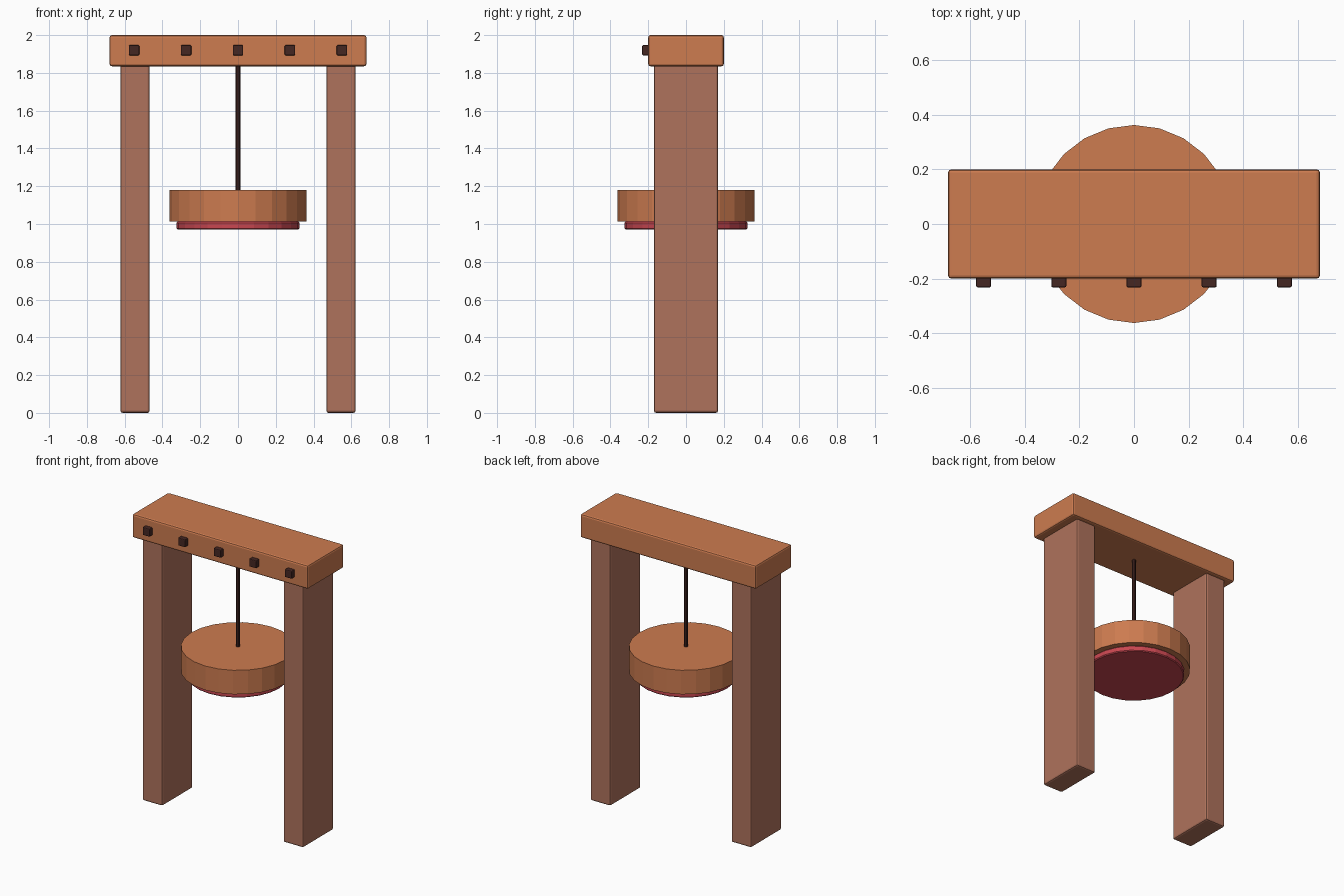
import bpy, bmesh
from mathutils import Matrix

if "Cube" in bpy.data.objects:
    bpy.data.objects.remove(bpy.data.objects["Cube"])


def material(name, rgb):
    m = bpy.data.materials.new(name)
    m.diffuse_color = (*rgb, 1)
    m.use_nodes = True
    m.node_tree.nodes["Principled BSDF"].inputs["Base Color"].default_value = m.diffuse_color
    return m


WOOD = material("warm_wood", (0.61, 0.20, 0.08))
POST = material("post_wood", (0.43, 0.17, 0.107))
DARK = material("dark_metal", (0.06, 0.02, 0.016))
RED = material("red_pad", (0.58, 0.062, 0.08))


def finish(name, bm, loc, mat, bevel, segments=2):
    mesh = bpy.data.meshes.new(name)
    bm.to_mesh(mesh)
    bm.free()
    mesh.materials.append(mat)
    ob = bpy.data.objects.new(name, mesh)
    ob.location = loc
    bpy.context.collection.objects.link(ob)
    if bevel:
        mod = ob.modifiers.new("Bevel", 'BEVEL')
        mod.width = bevel
        mod.segments = segments
        mod.limit_method = 'ANGLE'
        mod.angle_limit = 0.9
    return ob


def box(name, size, loc, mat, bevel):
    bm = bmesh.new()
    bmesh.ops.create_cube(bm, size=1, matrix=Matrix.Diagonal((*size, 1)))
    return finish(name, bm, loc, mat, bevel)


def cylinder(name, radius, z0, z1, sides, mat, bevel=0):
    bm = bmesh.new()
    bmesh.ops.create_cone(bm, cap_ends=True, segments=sides,
                          radius1=radius, radius2=radius, depth=z1 - z0)
    return finish(name, bm, (0, 0, (z0 + z1) / 2), mat, bevel, 1)


# Two upright posts
for side, label in ((-1, "left"), (1, "right")):
    box(label + "_post", (0.155, 0.34, 1.85), (side * 0.545, 0, 0.925), POST, 0.012)

# Top beam with a row of studs on its front face
box("top_beam", (1.36, 0.40, 0.165), (0, 0, 1.9175), WOOD, 0.012)
for i in range(5):
    box(f"stud_{i + 1}", (0.055, 0.05, 0.055), (-0.55 + i * 0.275, -0.207, 1.92), DARK, 0.006)

# Hanging rod, round weight and the pad beneath it
cylinder("hanging_rod", 0.012, 1.17, 1.85, 8, DARK)
cylinder("round_weight", 0.362, 1.012, 1.18, 24, WOOD)
cylinder("red_pad", 0.325, 0.97, 1.012, 24, RED, 0.006)
